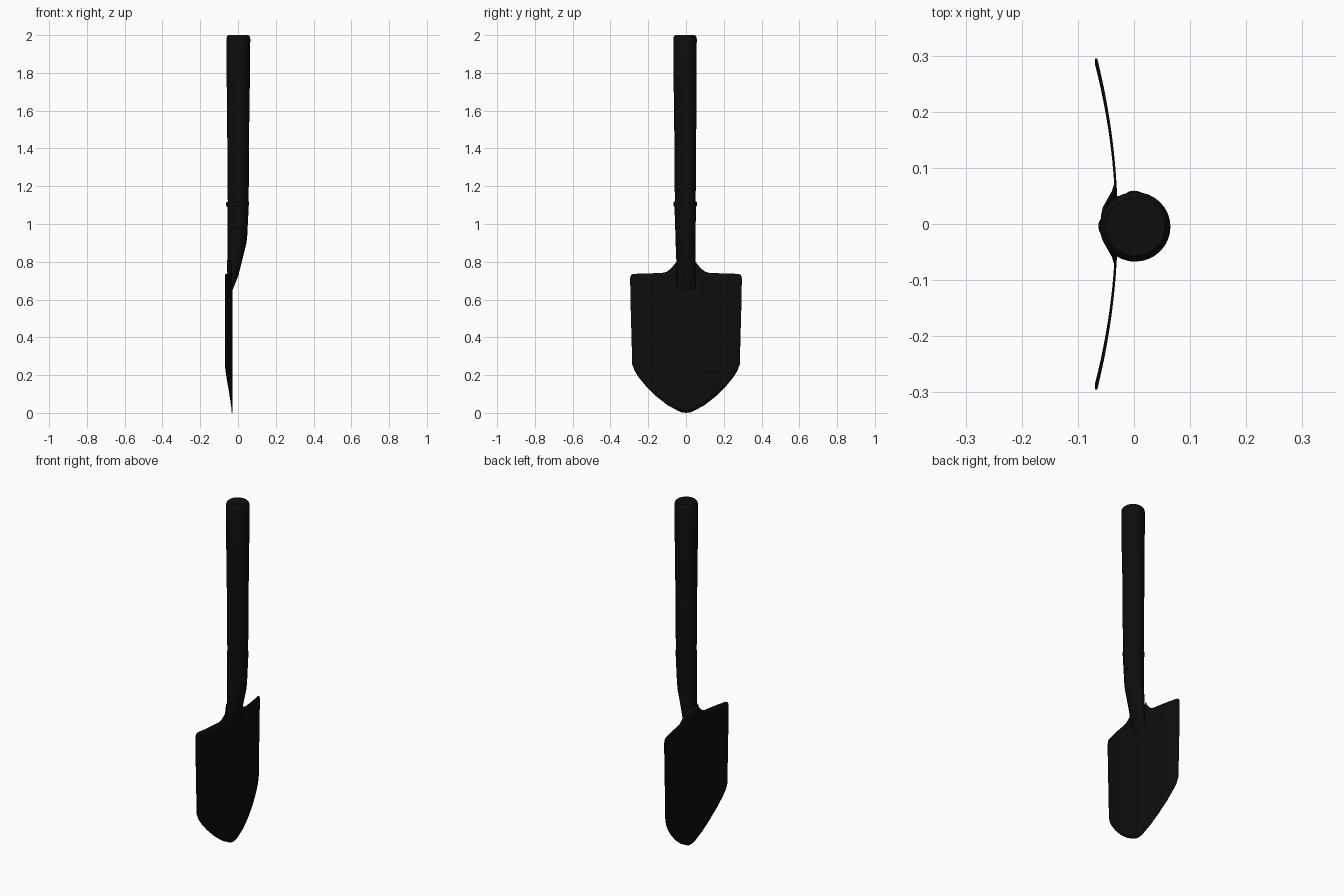
import bpy, bmesh, math

cube = bpy.data.objects.get("Cube")
if cube:
    bpy.data.objects.remove(cube, do_unlink=True)

black = bpy.data.materials.new("near_black")
black.use_nodes = True
black.diffuse_color = (0.004, 0.004, 0.004, 1)
black.node_tree.nodes["Principled BSDF"].inputs["Base Color"].default_value = black.diffuse_color


def finish(name, bm, angle=40):
    bmesh.ops.recalc_face_normals(bm, faces=bm.faces)
    mesh = bpy.data.meshes.new(name)
    bm.to_mesh(mesh)
    bm.free()
    mesh.materials.append(black)
    ob = bpy.data.objects.new(name, mesh)
    bpy.context.collection.objects.link(ob)
    bpy.ops.object.select_all(action='DESELECT')
    ob.select_set(True)
    bpy.context.view_layer.objects.active = ob
    bpy.ops.object.shade_smooth_by_angle(angle=math.radians(angle))
    return ob


def loft(name, sections, sides=32):
    """Capped stack of elliptical sections: z, back x, front x, y centre, half width."""
    bm = bmesh.new()
    rings = []
    for z, xb, xf, yc, hw in sections:
        mid, rx = (xb + xf) / 2, (xf - xb) / 2
        ring = []
        for i in range(sides):
            a = 2 * math.pi * i / sides
            ring.append(bm.verts.new((mid + rx * math.cos(a), yc + hw * math.sin(a), z)))
        rings.append(ring)
    for lo, hi in zip(rings, rings[1:]):
        for i in range(sides):
            j = (i + 1) % sides
            bm.faces.new((lo[i], lo[j], hi[j], hi[i]))
    bm.faces.new(rings[0])
    bm.faces.new(rings[-1])
    return finish(name, bm)


def interp(x, points):
    for (x0, y0), (x1, y1) in zip(points, points[1:]):
        if x <= x1:
            return y0 + (y1 - y0) * (x - x0) / (x1 - x0)
    return points[-1][1]


def ramp(x, a, b):
    t = min(1, max(0, (x - a) / (b - a)))
    return t * t * (3 - 2 * t)


# Wooden shaft with a rounded butt
loft("handle", [
    (1.0, -0.053, 0.053, -0.004, 0.053),
    (1.2, -0.055, 0.057, -0.004, 0.056),
    (1.6, -0.058, 0.06, -0.004, 0.059),
    (1.76, -0.06, 0.063, -0.005, 0.061),
    (1.98, -0.061, 0.065, -0.005, 0.062),
    (1.993, -0.058, 0.062, -0.005, 0.059),
    (2.0, -0.051, 0.055, -0.005, 0.052)])

# Metal socket, narrowing from the front until it meets the blade
loft("socket", [
    (0.65, -0.035, -0.029, 0, 0.048),
    (0.69, -0.042, -0.013, 0, 0.05),
    (0.73, -0.052, 0.003, 0, 0.05),
    (0.8, -0.056, 0.02, -0.001, 0.05),
    (0.9, -0.056, 0.045, -0.003, 0.052),
    (0.94, -0.056, 0.049, -0.003, 0.053),
    (1.12, -0.057, 0.058, -0.004, 0.058)])

# Curved blade with a pointed end and raised shoulders
BOTTOM = [(0, 0), (0.03, 0.004), (0.1, 0.04), (0.16, 0.085),
          (0.22, 0.142), (0.26, 0.19), (0.283, 0.225), (0.295, 0.26)]
TOP = [(0, 0.81), (0.045, 0.81), (0.06, 0.785), (0.08, 0.765), (0.1, 0.748),
       (0.12, 0.741), (0.28, 0.736), (0.29, 0.73), (0.295, 0.715)]
COLS, ROWS = 64, 24
bm = bmesh.new()
grid = []
for c in range(COLS + 1):
    y = 0.295 * math.sin(math.pi * (c / COLS - 0.5))
    low, high = interp(abs(y), BOTTOM), interp(abs(y), TOP)
    column = []
    for r in range(ROWS + 1):
        z = low + (high - low) * r / ROWS
        x = -0.031 - 0.42 * y * y
        wrap = 0.026 * ramp(0.075 - abs(y), 0, 0.06) * ramp(z, 0.66, 0.76)
        column.append(bm.verts.new((x - wrap, y * (0.965 + 0.035 * ramp(z, 0.2, 0.73)), z)))
    grid.append(column)
for a, b in zip(grid, grid[1:]):
    for r in range(ROWS):
        bm.faces.new((a[r], b[r], b[r + 1], a[r + 1]))
blade = finish("blade", bm)
shell = blade.modifiers.new("thickness", 'SOLIDIFY')
shell.thickness = 0.004
shell.offset = 0

# Rivet heads round the top of the socket
for name, turn in (("back_rivet", math.pi), ("left_rivet", math.pi / 2), ("right_rivet", -math.pi / 2)):
    bm = bmesh.new()
    bmesh.ops.create_uvsphere(bm, u_segments=16, v_segments=8, radius=0.014)
    for v in bm.verts:
        v.co.x *= 0.45
    ob = finish(name, bm)
    ob.rotation_euler.z = turn
    ob.location = (0.057 * math.cos(turn), -0.004 + 0.057 * math.sin(turn), 1.105)
